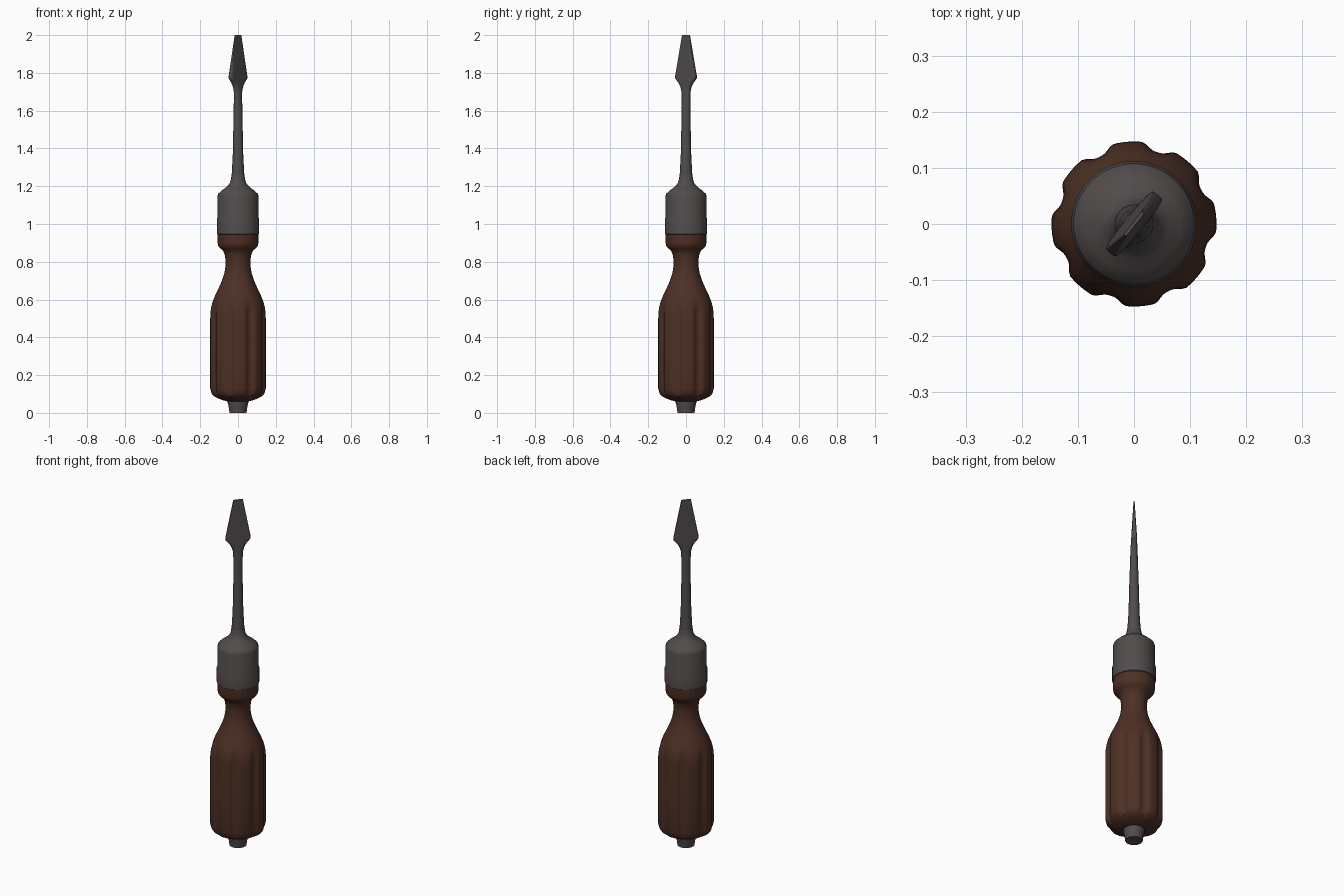
import bpy, bmesh, math

cube = bpy.data.objects.get("Cube")
if cube:
    bpy.data.objects.remove(cube)


def material(name, color, roughness):
    mat = bpy.data.materials.new(name)
    mat.use_nodes = True
    mat.diffuse_color = (*color, 1)
    bsdf = mat.node_tree.nodes["Principled BSDF"]
    bsdf.inputs["Base Color"].default_value = (*color, 1)
    bsdf.inputs["Roughness"].default_value = roughness
    return mat


wood = material("dark brown wood", (0.075, 0.030, 0.018), 0.6)
steel = material("dark grey steel", (0.085, 0.072, 0.072), 0.5)


def loft(name, rows, section, sides, mat, sharp=35):
    """Skin closed rings; section(row, angle) gives the x, y of a ring point."""
    bm = bmesh.new()
    rings = []
    for row in rows:
        points = [section(row, math.tau * i / sides) for i in range(sides)]
        rings.append([bm.verts.new((x, y, row[0])) for x, y in points])
    for low, high in zip(rings, rings[1:]):
        for i in range(sides):
            j = (i + 1) % sides
            bm.faces.new((low[i], low[j], high[j], high[i]))
    bm.faces.new(rings[0][::-1])
    bm.faces.new(rings[-1])
    mesh = bpy.data.meshes.new(name)
    bm.to_mesh(mesh)
    bm.free()
    mesh.materials.append(mat)
    obj = bpy.data.objects.new(name, mesh)
    bpy.context.collection.objects.link(obj)
    bpy.ops.object.select_all(action='DESELECT')
    bpy.context.view_layer.objects.active = obj
    obj.select_set(True)
    bpy.ops.object.shade_smooth_by_angle(angle=math.radians(sharp))
    return obj


def circle(row, a):
    return row[1] * math.cos(a), row[1] * math.sin(a)


def smoothstep(low, high, v):
    t = min(max((v - low) / (high - low), 0), 1)
    return t * t * (3 - 2 * t)


FLUTES = 8
PHASE = math.radians(27)


def fluted(row, a):
    # Concave grooves that fade out at the shoulder and the butt
    z, r = row
    pitch = math.tau / FLUTES
    offset = abs((a - PHASE + pitch / 2) % pitch - pitch / 2)
    groove = max(0, 1 - (offset / math.radians(11)) ** 2)
    depth = 0.013 * smoothstep(0.07, 0.12, z) * (1 - smoothstep(0.52, 0.61, z))
    r -= depth * groove
    return r * math.cos(a), r * math.sin(a)


def bar(row, a):
    # Superellipse: round for exponent 2, boxy when higher
    z, w, t, n = row
    c, s = math.cos(a), math.sin(a)
    return (math.copysign(w * abs(c) ** (2 / n), c),
            math.copysign(t * abs(s) ** (2 / n), s))


# Fluted grip with narrow neck
loft("handle", [
    (0.06, 0.05), (0.067, 0.08), (0.078, 0.108), (0.09, 0.13), (0.105, 0.141),
    (0.13, 0.147), (0.3, 0.147), (0.5, 0.147), (0.53, 0.146), (0.56, 0.142),
    (0.59, 0.134), (0.62, 0.122), (0.66, 0.103), (0.7, 0.085), (0.74, 0.072),
    (0.78, 0.066), (0.81, 0.066), (0.84, 0.071), (0.86, 0.08), (0.872, 0.095),
    (0.885, 0.105), (0.9, 0.108), (0.95, 0.108)], fluted, 128, wood)

# Steel end of the tang
loft("butt_plug", [(0, 0.045), (0.03, 0.049), (0.055, 0.055), (0.075, 0.055)],
     circle, 48, steel)

# Stepped collar that flares into the shaft
loft("ferrule", [
    (0.945, 0.108), (0.948, 0.112), (1.025, 0.112), (1.038, 0.108),
    (1.15, 0.108), (1.16, 0.105), (1.18, 0.083), (1.195, 0.062),
    (1.21, 0.047), (1.23, 0.039), (1.26, 0.034)], circle, 64, steel)

# Round shaft flattening into a wide, tapering tip
blade = loft("shaft_and_blade", [
    (1.22, 0.035, 0.035, 2), (1.27, 0.033, 0.033, 2), (1.36, 0.028, 0.028, 2),
    (1.5, 0.025, 0.025, 2), (1.66, 0.025, 0.02, 2), (1.7, 0.027, 0.019, 2),
    (1.725, 0.034, 0.018, 2.3), (1.745, 0.045, 0.017, 3), (1.76, 0.058, 0.016, 4),
    (1.772, 0.067, 0.015, 6), (1.785, 0.067, 0.0145, 6), (2, 0.026, 0.003, 6)],
    bar, 48, steel, 40)
blade.rotation_euler.z = math.radians(51)
